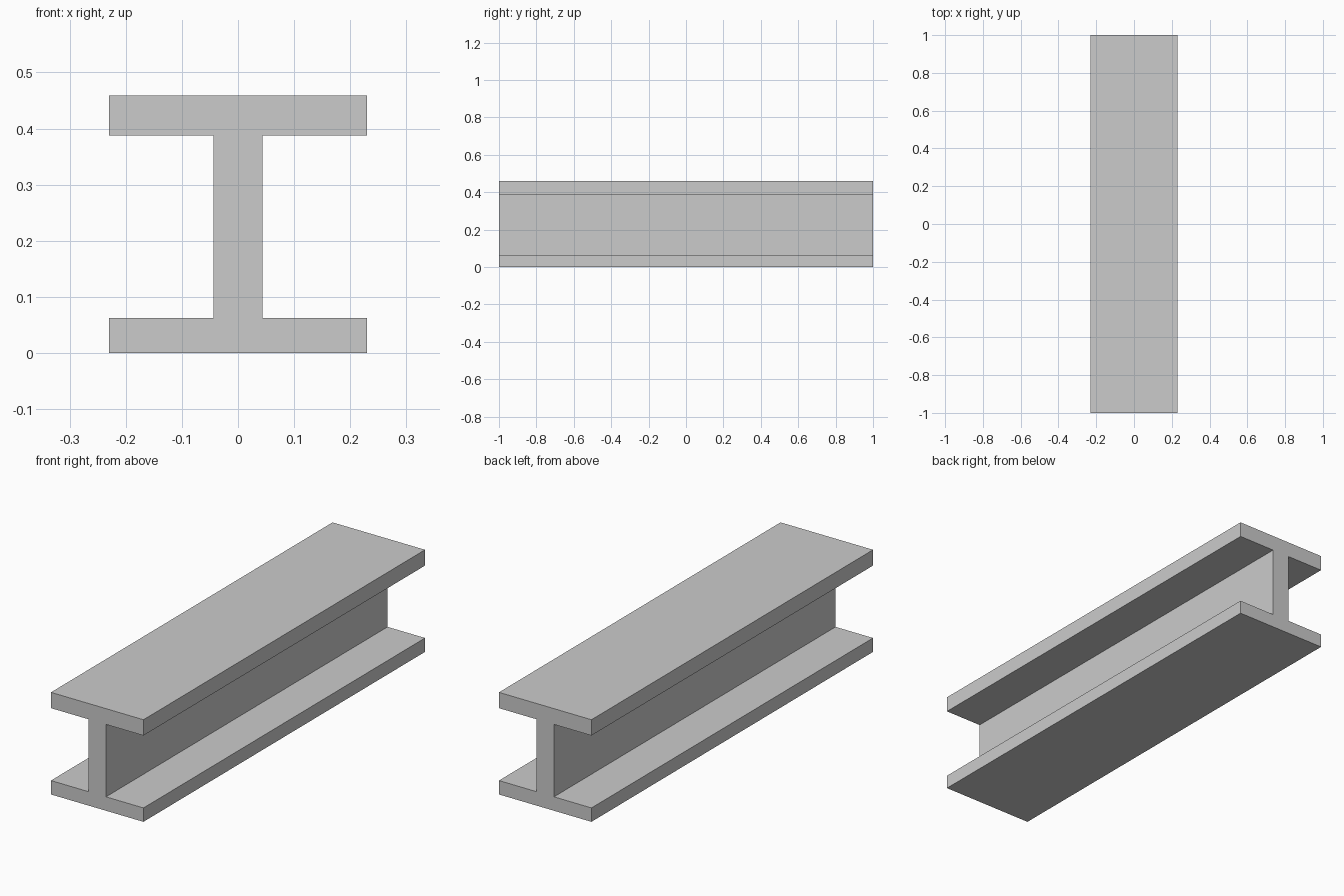
import bpy
import bmesh

if "Cube" in bpy.data.objects:
    bpy.data.objects.remove(bpy.data.objects["Cube"])

LENGTH = 2.0
HALF_WIDTH, HALF_WEB = 0.23, 0.0437
HEIGHT, TOP_UNDERSIDE, BASE_TOP = 0.459, 0.388, 0.0625

# Right half of the I-shaped section, mirrored for the left half
right = [(HALF_WIDTH, 0), (HALF_WIDTH, BASE_TOP), (HALF_WEB, BASE_TOP),
         (HALF_WEB, TOP_UNDERSIDE), (HALF_WIDTH, TOP_UNDERSIDE), (HALF_WIDTH, HEIGHT)]
section = right + [(-x, z) for x, z in reversed(right)]

# Extrude the section along y
bm = bmesh.new()
face = bm.faces.new([bm.verts.new((x, -LENGTH / 2, z)) for x, z in section])
result = bmesh.ops.extrude_face_region(bm, geom=[face], use_keep_orig=True)
moved = [v for v in result["geom"] if isinstance(v, bmesh.types.BMVert)]
bmesh.ops.translate(bm, verts=moved, vec=(0, LENGTH, 0))
bmesh.ops.recalc_face_normals(bm, faces=bm.faces)

mesh = bpy.data.meshes.new("i_beam")
bm.to_mesh(mesh)
bm.free()
bpy.context.collection.objects.link(bpy.data.objects.new("i_beam", mesh))
